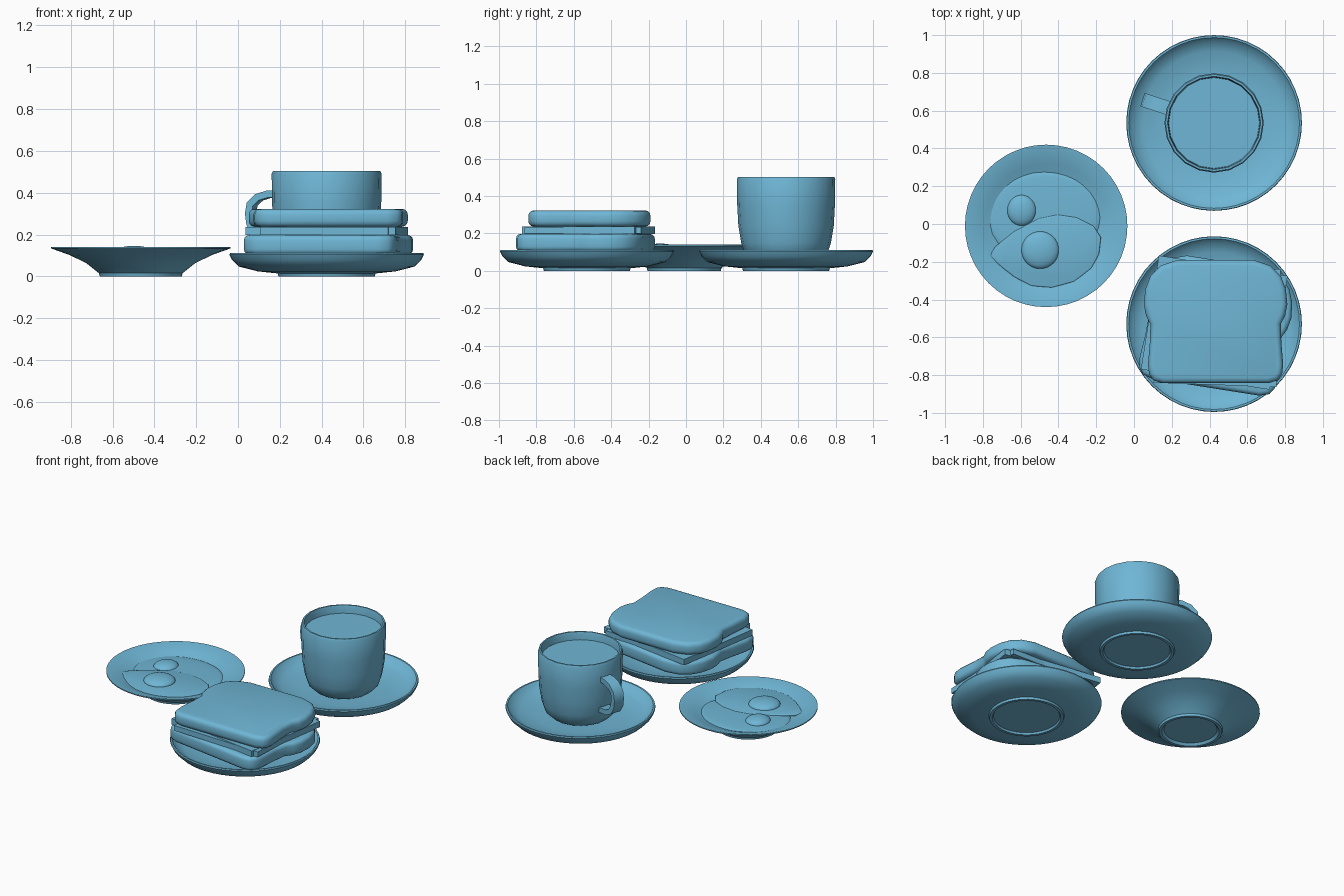
import bpy, bmesh, math
from mathutils import Vector, Matrix

if "Cube" in bpy.data.objects:
    bpy.data.objects.remove(bpy.data.objects["Cube"])

blue = bpy.data.materials.new("glaze_blue")
blue.diffuse_color = (.16, .47, .67, 1)
blue.use_nodes = True
blue.node_tree.nodes["Principled BSDF"].inputs["Base Color"].default_value = blue.diffuse_color


def finish(name, bm, loc=(0, 0, 0), rot=0, angle=35):
    bmesh.ops.recalc_face_normals(bm, faces=bm.faces)
    me = bpy.data.meshes.new(name)
    bm.to_mesh(me)
    bm.free()
    me.materials.append(blue)
    ob = bpy.data.objects.new(name, me)
    bpy.context.collection.objects.link(ob)
    ob.location = loc
    ob.rotation_euler.z = rot
    bpy.ops.object.select_all(action='DESELECT')
    ob.select_set(True)
    bpy.context.view_layer.objects.active = ob
    bpy.ops.object.shade_smooth_by_angle(angle=math.radians(angle))
    return ob


def lathe(name, profile, loc, sides):
    bm = bmesh.new()
    vs = [bm.verts.new((r, 0, z)) for r, z in profile]
    es = [bm.edges.new(p) for p in zip(vs, vs[1:])]
    bmesh.ops.spin(bm, geom=vs + es, cent=(0, 0, 0), axis=(0, 0, 1),
                   angle=math.tau, steps=sides, use_duplicate=False)
    bmesh.ops.remove_doubles(bm, verts=bm.verts, dist=1e-4)
    return finish(name, bm, loc)


def slab(name, outline, z0, z1, loc, rot=0, bevel=0.0):
    bm = bmesh.new()
    f = bm.faces.new([bm.verts.new((x, y, z0)) for x, y in outline])
    ext = bmesh.ops.extrude_face_region(bm, geom=[f])
    for v in ext['geom']:
        if isinstance(v, bmesh.types.BMVert):
            v.co.z = z1
    if bevel:
        rim = [e for e in bm.edges if abs(e.verts[0].co.z - e.verts[1].co.z) < 1e-5]
        bmesh.ops.bevel(bm, geom=rim, offset=bevel, segments=3,
                        profile=0.5, affect='EDGES')
    return finish(name, bm, (*loc, 0), rot, 50)


def ball(name, loc, size):
    bm = bmesh.new()
    bmesh.ops.create_uvsphere(bm, u_segments=32, v_segments=16, radius=1,
                              matrix=Matrix.Diagonal((*size, 1)))
    return finish(name, bm, loc)


# Two matching saucers with foot rings
saucer = [(0, .012), (.205, .012), (.212, 0), (.23, 0), (.234, .014), (.33, .024),
          (.42, .047), (.452, .078), (.465, .104), (.462, .112), (.452, .112),
          (.43, .085), (.38, .063), (.26, .045), (0, .043)]
lathe("sandwich_plate", saucer, (.424, -.53, 0), 48)
lathe("cup_saucer", saucer, (.424, .535, 0), 48)

# Wide, shallow egg plate
lathe("egg_plate", [(0, .015), (.165, .015), (.178, 0), (.196, 0), (.2, .015),
                    (.26, .063), (.34, .102), (.43, .134), (.43, .141), (.42, .141),
                    (.33, .112), (.26, .085), (.2, .07), (0, .067)],
      (-.465, -.01, 0), 48)

# Egg whites and yolks
ball("egg_white_back", (-.475, .035, .096), (.295, .24, .014))
white = [(-.30, -.16), (-.27, -.11), (-.17, -.03), (-.04, .04), (.06, .06), (.16, .045),
         (.25, 0), (.29, -.06), (.28, -.15), (.24, -.225), (.15, -.295), (.03, -.328),
         (-.08, -.318), (-.17, -.27), (-.24, -.215)]
slab("egg_white_front", white, .098, .113, (-.465, -.01), 0, .007)
ball("yolk_back", (-.595, .072, .104), (.076, .082, .032))
ball("yolk_front", (-.497, -.138, .112), (.099, .099, .034))

# Cup with the drink surface inside
cup = (.424, .535, 0)
lathe("cup", [(0, .046), (.14, .046), (.185, .06), (.222, .095), (.24, .15),
              (.255, .24), (.261, .35), (.263, .49), (.257, .503), (.247, .503),
              (.243, .49), (.24, .44), (.23, .25), (.2, .12), (.14, .08), (0, .075)],
      cup, 20)
lathe("drink", [(0, .45), (.243, .45)], cup, 20)

# Cup handle: flat band swept along a hook
path = [Vector(p) for p in [(.235, .395), (.29, .393), (.34, .378), (.375, .345), (.382, .30),
                            (.375, .25), (.352, .212), (.31, .19), (.235, .182)]]
bm = bmesh.new()
rings = []
for i, p in enumerate(path):
    t = (path[min(i + 1, len(path) - 1)] - path[max(i - 1, 0)]).normalized()
    n = Vector((-t.y, t.x)) * .017
    rings.append([bm.verts.new((p.x + s * n.x, w, p.y + s * n.y))
                  for s, w in ((1, -.037), (1, .037), (-1, .037), (-1, -.037))])
for a, b in zip(rings, rings[1:]):
    for k in range(4):
        bm.faces.new((a[k], a[(k + 1) % 4], b[(k + 1) % 4], b[k]))
bm.faces.new(rings[0])
bm.faces.new(rings[-1])
finish("cup_handle", bm, cup, math.radians(162), 40)

# Bread slices: half outline mirrored
half = [(.2, .335), (.29, .305), (.345, .25), (.372, .18), (.38, .10), (.368, .04),
        (.345, -.005), (.348, -.1), (.358, -.22), (.352, -.27), (.33, -.302), (.28, -.318)]
bread = half + [(-x, y) for x, y in reversed(half)]
slab("bread_bottom", [(x * 1.03, y * 1.03) for x, y in bread], .105, .197,
     (.43, -.54), math.radians(-9), .024)
slab("bread_top", bread, .237, .323, (.432, -.525), 0, .028)


# Filling slices
def rect(w, d):
    return [(-w, -d), (w, -d), (w, d), (-w, d)]


slab("cheese_slice", rect(.345, .305), .197, .237, (.425, -.522), math.radians(-9))
slab("ham_slice", rect(.325, .312), .199, .235, (.44, -.54), math.radians(-2))
